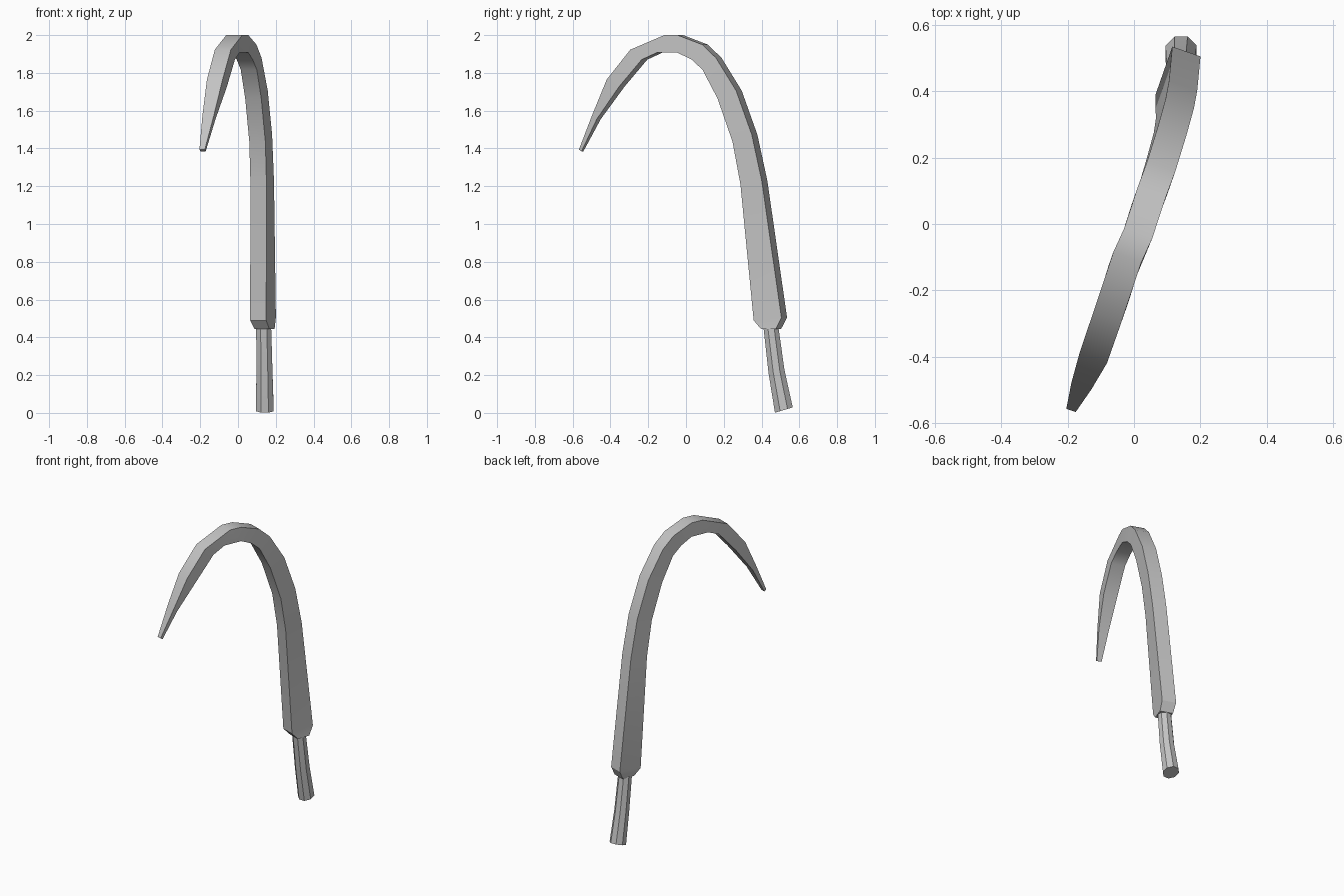
import bpy, bmesh, math
from mathutils import Vector

default_cube = bpy.data.objects.get("Cube")
if default_cube:
    bpy.data.objects.remove(default_cube, do_unlink=True)

# Single steel grey material
grey = bpy.data.materials.new("steel_grey")
grey.use_nodes = True
colour = (0.55, 0.55, 0.55, 1)
grey.diffuse_color = colour
grey.node_tree.nodes["Principled BSDF"].inputs["Base Color"].default_value = colour


def loft(name, rings):
    """Skin a list of equal-length point rings and close both ends."""
    bm = bmesh.new()
    loops = [[bm.verts.new(point) for point in ring] for ring in rings]
    count = len(loops[0])
    for lower, upper in zip(loops, loops[1:]):
        for i in range(count):
            j = (i + 1) % count
            bm.faces.new((lower[i], lower[j], upper[j], upper[i]))
    bm.faces.new(loops[0])
    bm.faces.new(loops[-1])
    bmesh.ops.recalc_face_normals(bm, faces=bm.faces)
    mesh = bpy.data.meshes.new(name)
    bm.to_mesh(mesh)
    bm.free()
    mesh.materials.append(grey)
    part = bpy.data.objects.new(name, mesh)
    bpy.context.collection.objects.link(part)
    bpy.ops.object.select_all(action="DESELECT")
    part.select_set(True)
    bpy.context.view_layer.objects.active = part
    bpy.ops.object.shade_smooth_by_angle(angle=math.radians(30))
    return part


# Hook blade: outer x, outer y, outer z, inner y, inner z, half thickness
sections = [
    (.154, .49, .445, .41, .445, .042),
    (.158, .52, .505, .373, .49, .045),
    (.148, .416, 1.228, .303, 1.21, .045),
    (.138, .363, 1.473, .261, 1.436, .045),
    (.115, .28, 1.706, .182, 1.664, .045),
    (.082, .173, 1.88, .102, 1.817, .045),
    (.055, .1, 1.95, .045, 1.87, .045),
    (.012, -.03, 2, -.03, 1.907, .045),
    (-.02, -.1, 2, -.14, 1.907, .045),
    (-.08, -.28, 1.923, -.22, 1.87, .045),
    (-.123, -.405, 1.765, -.34, 1.727, .044),
    (-.158, -.487, 1.575, -.462, 1.555, .032),
    (-.19, -.562, 1.394, -.548, 1.385, .015),
]
lean = 0.35  # sideways lean of the blade plane


def blade_ring(ox, oy, oz, iy, iz, half):
    across = Vector((1, -lean, 0)).normalized() * half
    outer = Vector((ox, oy, oz))
    inner = Vector((ox + (iy - oy) * lean, iy, iz))
    return [outer + across, outer - across, inner - across, inner + across]


loft("hook_blade", [blade_ring(*section) for section in sections])


# Slightly bent octagonal tang
def tang_ring(centre, tilt, radius=0.051):
    ring = []
    for i in range(8):
        angle = math.radians(22.5 + 45 * i)
        offset = Vector((math.cos(angle), math.sin(angle), math.sin(angle) * tilt))
        ring.append(Vector(centre) + offset * radius)
    return ring


loft("handle_tang", [
    tang_ring((.142, .518, .015), .3),
    tang_ring((.14, .479, .22), .15, .046),
    tang_ring((.136, .45, .45), 0, .043),
])
